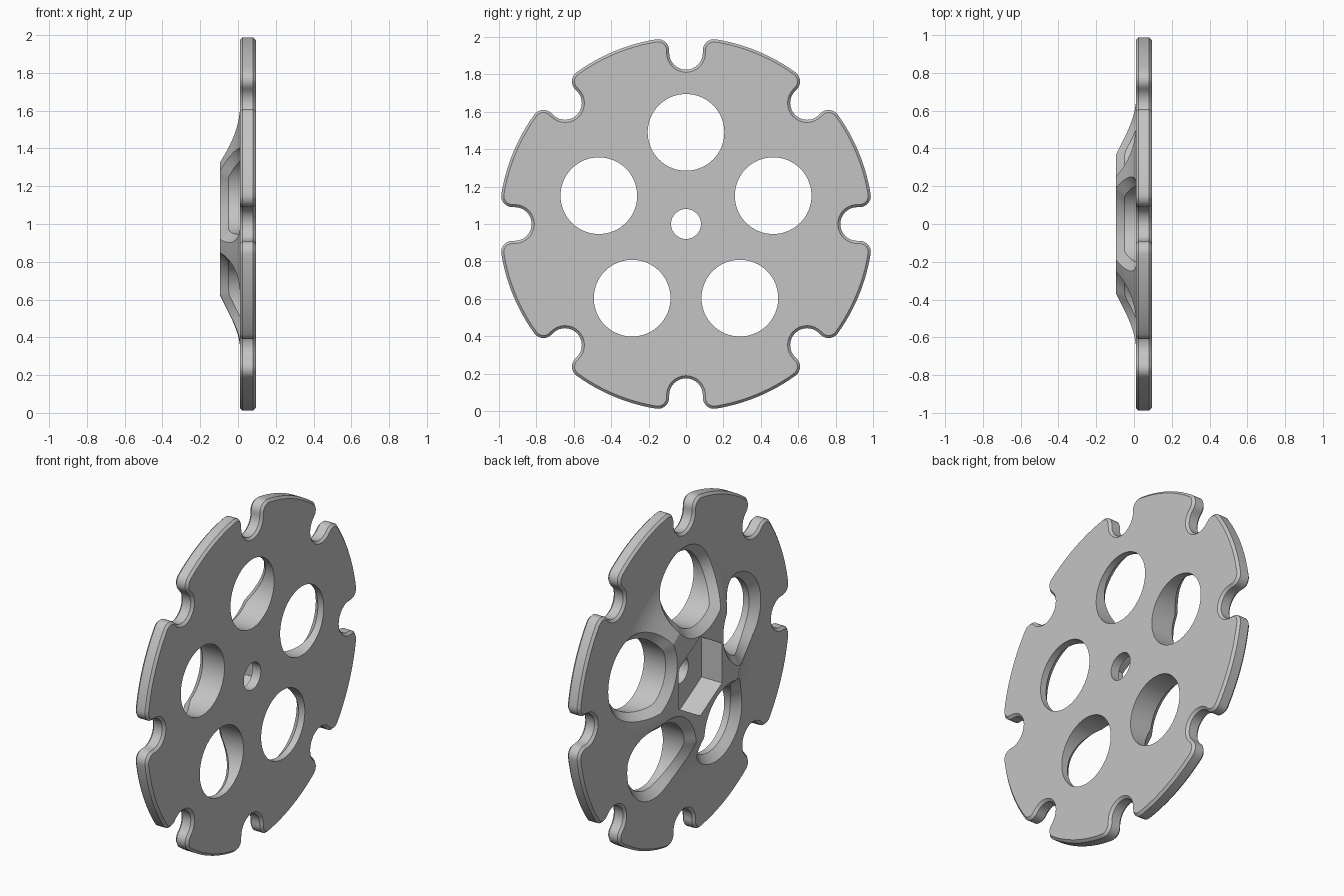
import bpy, bmesh
from math import sin, cos, pi, atan2, hypot

cube = bpy.data.objects.get("Cube")
if cube:
    bpy.data.objects.remove(cube)

BACK, FRONT = 0.01, 0.094          # plate faces along x
HUB = [(0.38, 0.104), (0.48, 0.054), (0.51, 0.04), (0.54, 0.027),
       (0.57, 0.016), (0.60, 0.007), (0.64, 0.0)]   # hub radius, height


def loft(name, rings, bevel=0):
    """Closed solid through rings of equal length, capped at both ends."""
    bm = bmesh.new()
    loops = [[bm.verts.new(p) for p in ring] for ring in rings]
    n = len(loops[0])
    for a, b in zip(loops, loops[1:]):
        for i in range(n):
            j = (i + 1) % n
            bm.faces.new((a[i], a[j], b[j], b[i]))
    caps = [bm.faces.new(loops[0]), bm.faces.new(loops[-1])]
    bmesh.ops.recalc_face_normals(bm, faces=bm.faces)
    if bevel:
        edges = [e for f in caps for e in f.edges]
        bmesh.ops.bevel(bm, geom=edges, offset=bevel, segments=1,
                        affect='EDGES', clamp_overlap=False)
    mesh = bpy.data.meshes.new(name)
    bm.to_mesh(mesh)
    bm.free()
    ob = bpy.data.objects.new(name, mesh)
    bpy.context.collection.objects.link(ob)
    return ob


def circle(x, r, n, cy=0, cz=1):
    return [(x, cy + r * sin(2 * pi * i / n), cz + r * cos(2 * pi * i / n))
            for i in range(n)]


def arc(cu, cv, r, a, b, n):
    return [(cu + r * cos(a + (b - a) * i / n), cv + r * sin(a + (b - a) * i / n))
            for i in range(n + 1)]


def surface(y, z):
    """x of the back surface at a point of the disc."""
    r = hypot(y, z - 1)
    if r <= HUB[0][0]:
        return BACK - HUB[0][1]
    for (r0, h0), (r1, h1) in zip(HUB, HUB[1:]):
        if r <= r1:
            return BACK - h0 - (h1 - h0) * (r - r0) / (r1 - r0)
    return BACK


def combine(target, other, operation):
    mod = target.modifiers.new(operation, 'BOOLEAN')
    mod.operation, mod.solver, mod.object = operation, 'EXACT', other
    bpy.context.view_layer.objects.active = target
    bpy.ops.object.modifier_apply(modifier=mod.name)
    bpy.data.objects.remove(other)


# Plate outline: eight rounded notches joined by rim arcs
lip_u, lip_v, lip_r = 0.928, 0.15, 0.06
lip_angle = atan2(lip_v, lip_u)
lip = arc(lip_u, -lip_v, lip_r, -lip_angle, pi / 2, 8)
notch = lip + arc(0.915, 0, 0.09, -pi / 2, -1.5 * pi, 16) \
    + [(u, -v) for u, v in reversed(lip)]
rim = arc(0, 0, 1, lip_angle, pi / 4 - lip_angle, 12)[1:-1]
outline = [(u * cos(k * pi / 4) - v * sin(k * pi / 4),
            u * sin(k * pi / 4) + v * cos(k * pi / 4))
           for k in range(8) for u, v in notch + rim]
disc = loft("notched_disc", [[(x, y, z + 1) for y, z in outline]
                             for x in (BACK, FRONT)], bevel=0.014)

# Raised hub flaring into the plate
hub_rings = [circle(BACK - h, r, 120) for r, h in HUB]
hub = loft("hub", hub_rings + [circle(BACK + 0.04, HUB[-1][0], 120)])
combine(disc, hub, 'UNION')

# Five round openings whose chamfer follows the hub surface
for k in range(5):
    a = 2 * pi * k / 5
    cy, cz = 0.49 * sin(a), 1 + 0.49 * cos(a)
    rings = [circle(0.3, 0.205, 64, cy, cz)]
    for r, dx in ((0.205, 0.045), (0.255, -0.005)):
        rings.append([(surface(y, z) + dx, y, z)
                      for _, y, z in circle(0, r, 64, cy, cz)])
    rings.append(circle(-0.3, 0.255, 64, cy, cz))
    combine(disc, loft("opening_cutter", rings), 'DIFFERENCE')

# Hexagonal socket and centre bore
combine(disc, loft("socket_cutter", [circle(x, 0.235, 6) for x in (-0.3, 0.04)]),
        'DIFFERENCE')
combine(disc, loft("bore_cutter", [circle(x, 0.08, 40) for x in (-0.3, 0.3)]),
        'DIFFERENCE')

# Grey finish and shading
grey = bpy.data.materials.new("plain_grey")
grey.use_nodes = True
colour = (0.55, 0.55, 0.55, 1)
grey.diffuse_color = colour
grey.node_tree.nodes["Principled BSDF"].inputs["Base Color"].default_value = colour
disc.data.materials.clear()
disc.data.materials.append(grey)
bpy.ops.object.select_all(action='DESELECT')
disc.select_set(True)
bpy.context.view_layer.objects.active = disc
bpy.ops.object.shade_smooth_by_angle(angle=pi / 6)
for face in disc.data.polygons:
    face.material_index = 0
    if abs(face.normal.x) > 0.999:
        face.use_smooth = False
